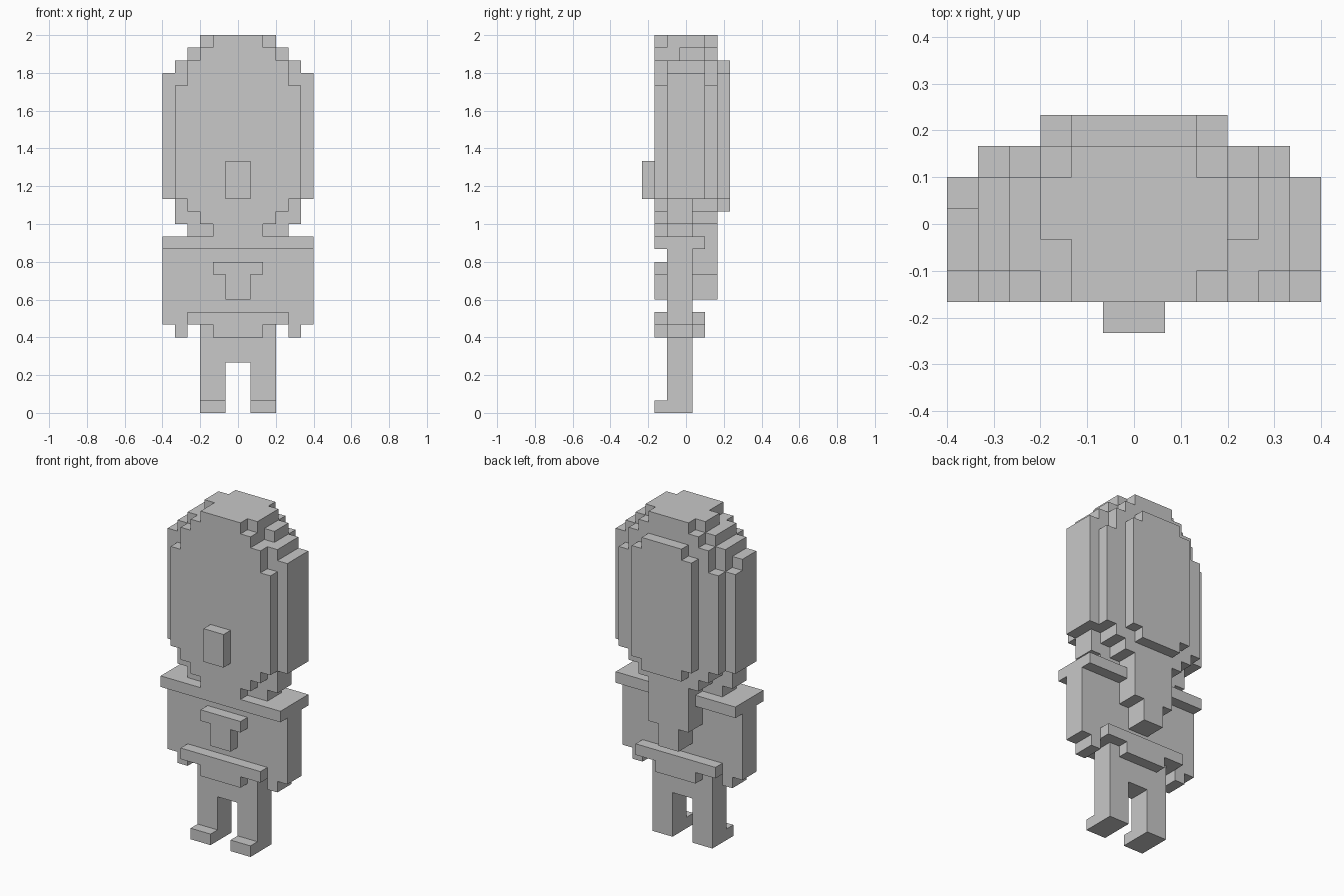
import bpy
import bmesh

if "Cube" in bpy.data.objects:
    bpy.data.objects.remove(bpy.data.objects["Cube"], do_unlink=True)

U = 2 / 30  # one block

grey = bpy.data.materials.new("light_grey")
grey.use_nodes = True
grey.diffuse_color = (0.58, 0.58, 0.58, 1)
grey.node_tree.nodes["Principled BSDF"].inputs["Base Color"].default_value = grey.diffuse_color


def slab(name, rows, bottom, y0, y1):
    """Stepped silhouette from rows of (top, right reach, left reach), in blocks, extruded along y."""
    right_side, left_side = [], []
    for i, (top, *reach) in enumerate(rows):
        low = rows[i + 1][0] if i + 1 < len(rows) else bottom
        right_side += [(-reach[0], top), (-reach[0], low)]
        left_side += [(reach[-1], top), (reach[-1], low)]
    outline = []
    for p in right_side + left_side[::-1]:
        if not outline or outline[-1] != p:
            outline.append(p)
    bm = bmesh.new()
    face = bm.faces.new([bm.verts.new((x * U, y0 * U, z * U)) for x, z in outline])
    out = bmesh.ops.extrude_face_region(bm, geom=[face], use_keep_orig=True)
    moved = [g for g in out["geom"] if isinstance(g, bmesh.types.BMVert)]
    bmesh.ops.translate(bm, verts=moved, vec=(0, (y1 - y0) * U, 0))
    # Straight runs between equal rows need no extra corners
    bmesh.ops.dissolve_limit(bm, angle_limit=0.01, verts=bm.verts, edges=bm.edges)
    bmesh.ops.recalc_face_normals(bm, faces=bm.faces)
    return finish(name, bm)


def block(name, x0, x1, y0, y1, z0, z1):
    bm = bmesh.new()
    bmesh.ops.create_cube(bm, size=1)
    for v in bm.verts:
        v.co.x = (x1 if v.co.x > 0 else x0) * U
        v.co.y = (y1 if v.co.y > 0 else y0) * U
        v.co.z = (z1 if v.co.z > 0 else z0) * U
    return finish(name, bm)


def finish(name, bm):
    mesh = bpy.data.meshes.new(name)
    bm.to_mesh(mesh)
    bm.free()
    mesh.materials.append(grey)
    obj = bpy.data.objects.new(name, mesh)
    bpy.context.collection.objects.link(obj)
    return obj


# Head, layer by layer from front to back
jaw = [(17, 4), (16, 3), (15, 2)]
slab("head_face", [(30, 2), (29, 3), (28, 4), (26, 5)] + jaw, 14, -2.5, -1.5)
slab("head_front_layer", [(30, 2, 3), (29, 4, 3), (28, 5), (27, 6), (17, 5), (15, 4)], 14, -1.5, -0.5)
slab("head_middle_layer", [(30, 3), (29, 4), (28, 5), (27, 6), (17, 5), (15, 4)], 14, -0.5, 0.5)
slab("head_rear_layer", [(30, 3), (29, 4), (28, 5), (27, 5, 6), (26, 6)] + jaw, 14, 0.5, 1.5)
slab("hair_back", [(30, 2), (29, 3), (28, 4), (26, 5)] + jaw, 14, 1.5, 2.5)
slab("hair_back_panel", [(28, 2), (27, 3), (17, 2)], 16, 2.5, 3.5)
slab("hair_tail", [(14, 2), (11, 1)], 9, 0.5, 2.5)
block("nose", -1, 1, -3.5, -2.5, 17, 20)

# Body
block("shoulder_plate", -6, 6, -2.5, 1.5, 13, 14)
block("torso", -6, 6, -1.5, 0.5, 7, 13)
slab("chest_emblem", [(12, 2), (11, 1)], 9, -2.5, -1.5)
for side, y in (("front", -2.5), ("back", 0.5)):
    slab("belt_" + side, [(8, 4), (7, 2)], 6, y, y + 1)

# Hips and limbs
block("hips", -3, 3, -1.5, 0.5, 4, 7)
for side, s in (("right", -1), ("left", 1)):
    inner, outer = sorted((s, 3 * s))
    block(side + "_leg", inner, outer, -1.5, 0.5, 0, 4)
    block(side + "_foot", inner, outer, -2.5, -1.5, 0, 1)
    inner, outer = sorted((4 * s, 5 * s))
    block(side + "_hand", inner, outer, -1.5, 0.5, 6, 7)
